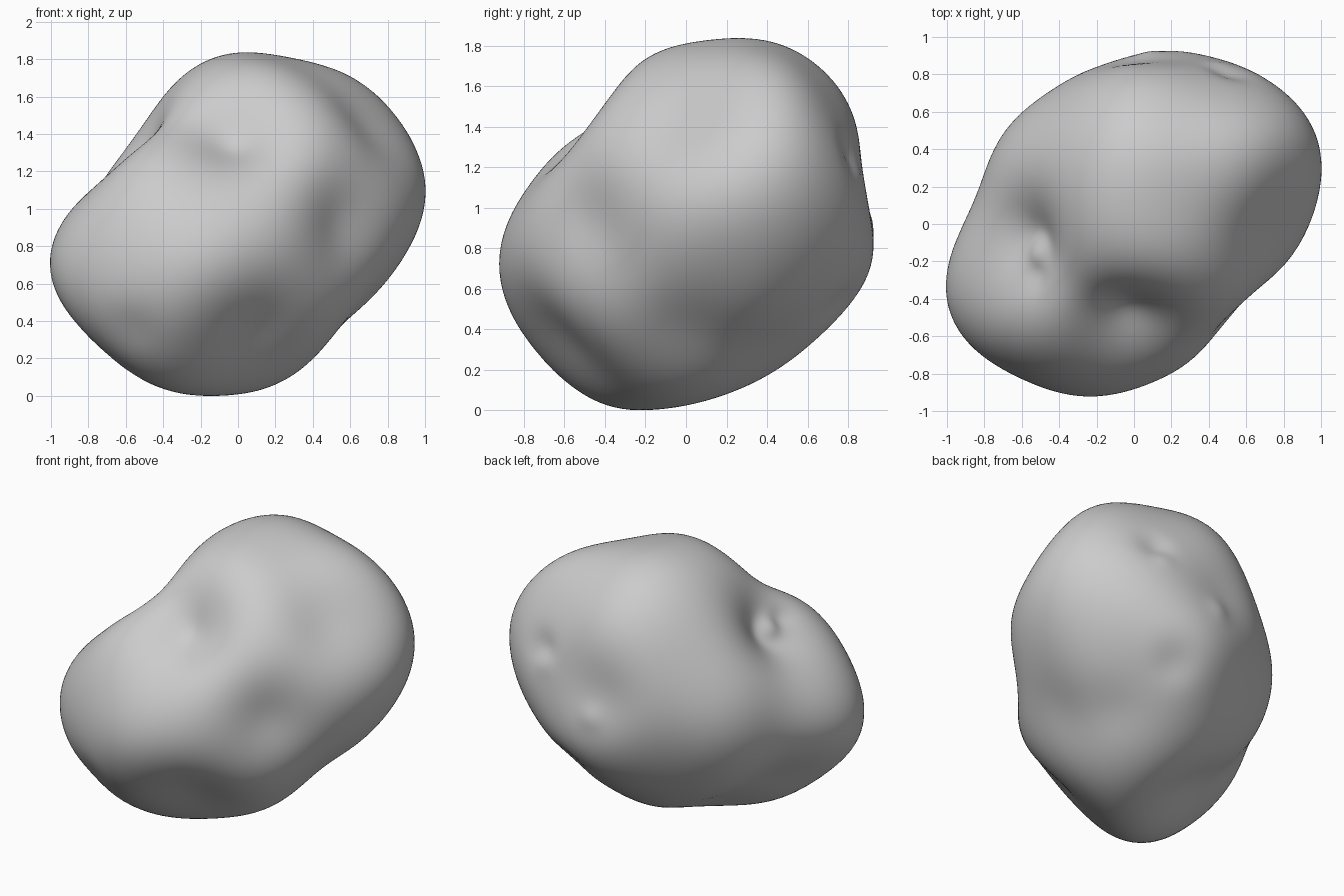
import bpy
import bmesh
from math import cos, sin, exp, pi, radians, sqrt
from mathutils import Matrix, Vector

default_cube = bpy.data.objects.get("Cube")
if default_cube:
    bpy.data.objects.remove(default_cube, do_unlink=True)

SWELL_WIDTH = 0.42


def tilted_frame(turn, tilt):
    """Side and up axes of a plane turned about z, then leaned by the tilt."""
    turn, tilt = radians(turn), radians(tilt)
    toward = Vector((sin(turn), -cos(turn), 0))
    side = Vector((cos(turn), sin(turn), 0))
    up = Vector((0, 0, cos(tilt))) - toward * sin(tilt)
    return side, up


X, Y, Z = Vector((1, 0, 0)), Vector((0, 1, 0)), Vector((0, 0, 1))

# Each section plane: its two axes, then the body's reach at even angles
sections = [
    ((X, Z), (1, 1.04, 1.025, .96, .92, .875, .77, .875,
              1, 1.035, 1.01, .96, .92, .86, .785, .89)),
    ((Y, Z), (.92, .98, 1.02, 1, .92, .845, .72, .815,
              .92, .96, .98, .97, .92, .85, .855, .925)),
    ((X, Y), (1, 1.075, 1.07, 1, .92, .86, .845, .845,
              1, 1.075, 1.08, .99, .92, .82, .73, .865)),
    (tilted_frame(35, 20), (1.07, 1.06, .975, .78, 1.08, 1.08, .9, .835)),
    (tilted_frame(215, 20), (1.08, .83, .87, 1.09, 1.07, .865, .83, 1.055)),
    (tilted_frame(140, -32), (.85, .97, 1.07, .92, .72, .83, 1.03, .895)),
]

# Leaning ellipsoid that the body starts from
ellipsoid = Matrix(((1, .26, .2), (.26, .846, .19), (.2, .19, .846)))
ellipsoid_inverse = ellipsoid.inverted()


def ellipsoid_radius(direction):
    return 1 / sqrt(direction.dot(ellipsoid_inverse @ direction))


def falloff(direction, centre, width):
    return exp(-((direction - centre).length / width) ** 2)


def sphere_mesh(detail):
    bm = bmesh.new()
    bmesh.ops.create_icosphere(bm, subdivisions=detail, radius=1)
    return bm


# One broad swelling for each direction, centred where the ellipsoid reaches furthest
normals, targets = [], []
for (side, up), reaches in sections:
    for step, reach in enumerate(reaches):
        angle = step * 2 * pi / len(reaches)
        normal = side * cos(angle) + up * sin(angle)
        if all(normal.dot(other) < 0.995 for other in normals):
            normals.append(normal)
            targets.append(reach)
centres = [(ellipsoid @ n).normalized() for n in normals]
heights = [0.0] * len(normals)

# Raise or lower the swellings until the body reaches as far as it should
coarse = sphere_mesh(4)
directions = [v.co.normalized() for v in coarse.verts]
coarse.free()
start = [ellipsoid_radius(d) for d in directions]
weights = [[falloff(d, c, SWELL_WIDTH) for c in centres] for d in directions]
for _ in range(70):
    points = [
        d * (radius + sum(w * h for w, h in zip(row, heights)))
        for d, radius, row in zip(directions, start, weights)
    ]
    for i, normal in enumerate(normals):
        heights[i] += 0.15 * (targets[i] - max(normal.dot(p) for p in points))

swellings = [(c, SWELL_WIDTH, h) for c, h in zip(centres, heights)]

# Dents (negative) and nubs (positive): centre, width, height
details = [
    ((-.62, -.15, .42), .30, -.04),     # saddle on the upper right
    ((-.58, -.17, .43), .12, .05),      # nub in the saddle
    ((-.54, -.30, .42), .10, -.02),     # hollow beside the nub
    ((-.56, -.72, -.55), .14, -.02),    # eye on the lower front
    ((0, .88, .18), .25, -.03),         # broad hollow on the back
    ((.08, .90, .02), .08, .015),       # small nub in that hollow
    ((.50, .80, .34), .10, -.035),      # eye on the upper back
    ((.46, .82, .26), .07, .015),       # nub beside that eye
    ((.35, .85, -.42), .15, -.03),      # eye on the lower back
    ((.50, .42, -.68), .25, -.02),      # shallow hollow underneath
    ((.20, .62, .82), .25, -.01),       # shallow hollow on top
]
swellings += [(Vector(c).normalized(), width, height) for c, width, height in details]

# Potato body, moved up to stand on the ground
bm = sphere_mesh(6)
for v in bm.verts:
    d = v.co.normalized()
    offset = sum(h * falloff(d, c, width) for c, width, h in swellings)
    v.co = d * (ellipsoid_radius(d) + offset)
lowest = min(v.co.z for v in bm.verts)
bmesh.ops.translate(bm, verts=bm.verts, vec=(0, 0, -lowest))

for face in bm.faces:
    face.smooth = True
mesh = bpy.data.meshes.new("potato_body")
bm.to_mesh(mesh)
bm.free()
potato = bpy.data.objects.new("potato_body", mesh)
bpy.context.collection.objects.link(potato)

# Plain grey skin
skin = bpy.data.materials.new("plain_grey")
skin.use_nodes = True
grey = (0.6, 0.6, 0.6, 1)
skin.diffuse_color = grey
skin.node_tree.nodes["Principled BSDF"].inputs["Base Color"].default_value = grey
mesh.materials.append(skin)
